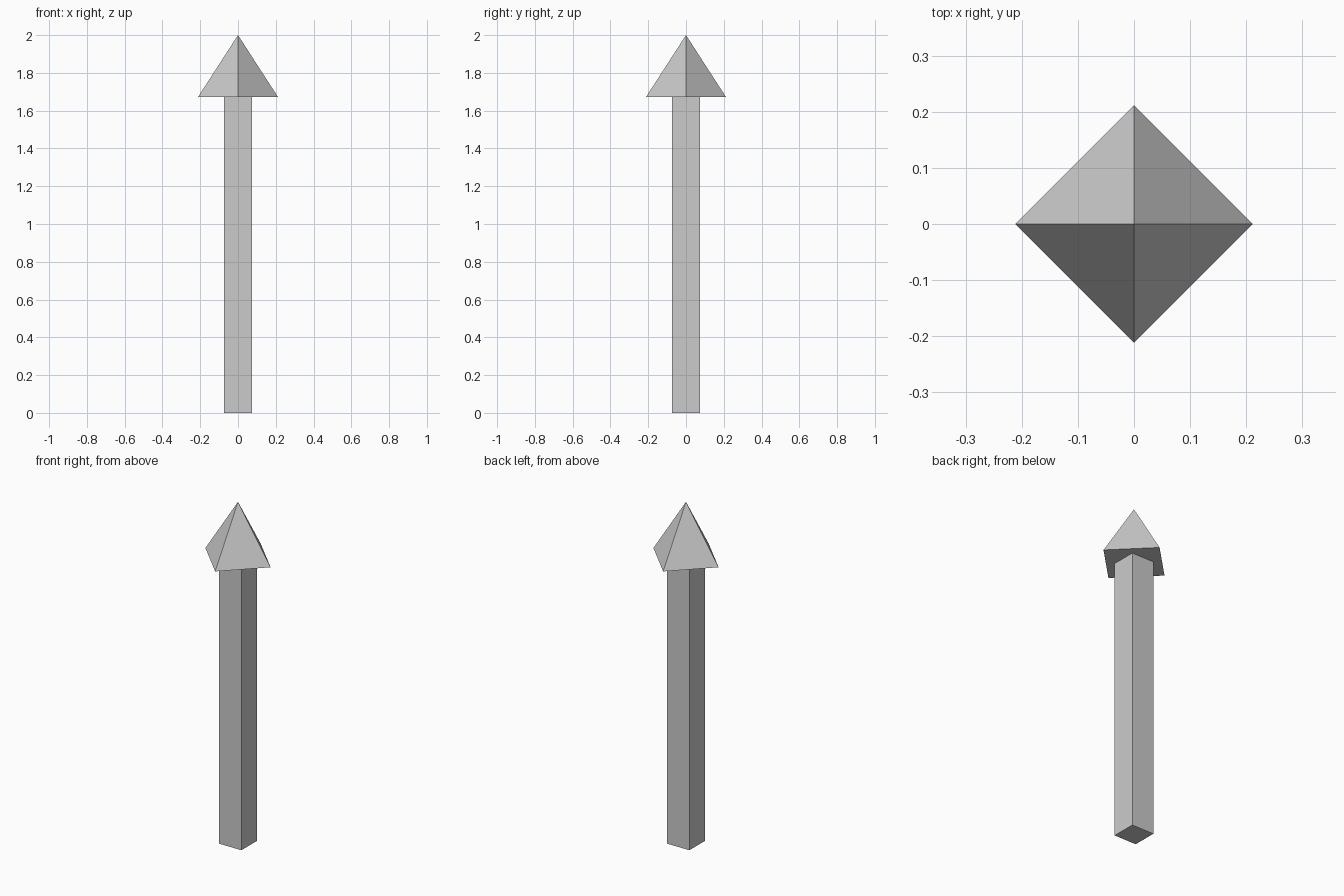
import bpy

if "Cube" in bpy.data.objects:
    bpy.data.objects.remove(bpy.data.objects["Cube"])

HEAD_BASE = 1.672
TOP = 2.0
SHAFT_WIDTH = 0.146
HEAD_RADIUS = 0.212

# Square shaft, faces aligned to the axes
bpy.ops.mesh.primitive_cube_add(size=1, location=(0, 0, HEAD_BASE / 2))
shaft = bpy.context.object
shaft.name = "shaft"
shaft.scale = (SHAFT_WIDTH, SHAFT_WIDTH, HEAD_BASE)
bpy.ops.object.transform_apply(location=False, rotation=False, scale=True)

# Four-sided pyramid head, corners on the x and y axes
bpy.ops.mesh.primitive_cone_add(
    vertices=4, radius1=HEAD_RADIUS, radius2=0, depth=TOP - HEAD_BASE,
    location=(0, 0, (TOP + HEAD_BASE) / 2))
bpy.context.object.name = "arrow_head"
